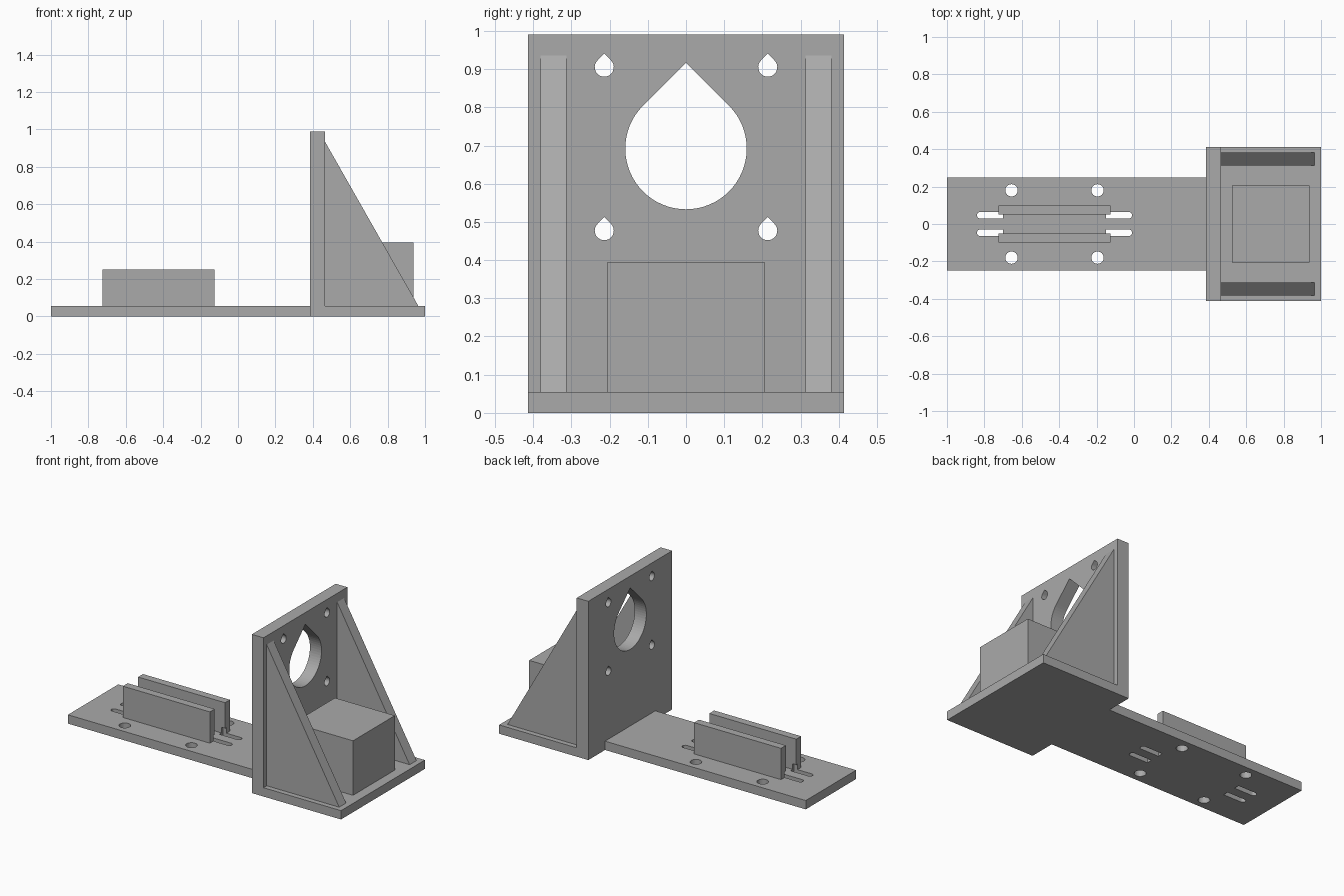
import bpy
import bmesh
from math import cos, sin, pi, radians

if "Cube" in bpy.data.objects:
    bpy.data.objects.remove(bpy.data.objects["Cube"], do_unlink=True)

grey = bpy.data.materials.new("plain grey")
grey.use_nodes = True
grey.diffuse_color = (0.4, 0.4, 0.4, 1)
grey.node_tree.nodes["Principled BSDF"].inputs["Base Color"].default_value = (0.4, 0.4, 0.4, 1)


def prism(name, profile, axis, lo, hi):
    """Extrude a 2D outline along an axis: x uses (y, z), y uses (x, z), z uses (x, y)."""
    place = {"x": lambda a, b: (lo, a, b),
             "y": lambda a, b: (a, lo, b),
             "z": lambda a, b: (a, b, lo)}[axis]
    bm = bmesh.new()
    face = bm.faces.new([bm.verts.new(place(a, b)) for a, b in profile])
    out = bmesh.ops.extrude_face_region(bm, geom=[face])
    shift = [hi - lo if axis == k else 0 for k in "xyz"]
    bmesh.ops.translate(bm, vec=shift,
                        verts=[v for v in out["geom"] if isinstance(v, bmesh.types.BMVert)])
    bmesh.ops.recalc_face_normals(bm, faces=bm.faces)
    mesh = bpy.data.meshes.new(name)
    bm.to_mesh(mesh)
    bm.free()
    mesh.materials.append(grey)
    obj = bpy.data.objects.new(name, mesh)
    bpy.context.collection.objects.link(obj)
    return obj


def rect(a0, a1, b0, b1):
    return [(a0, b0), (a1, b0), (a1, b1), (a0, b1)]


def arc(cx, cy, r, start, end, steps):
    angles = [radians(start + (end - start) * i / steps) for i in range(steps + 1)]
    return [(cx + r * cos(t), cy + r * sin(t)) for t in angles]


def teardrop(cx, cy, r, steps):
    return arc(cx, cy, r, 135, 405, steps) + [(cx, cy + r * 2 ** 0.5)]


def cut(target, cutters):
    for c in cutters:
        mod = target.modifiers.new("cut", "BOOLEAN")
        mod.operation = "DIFFERENCE"
        mod.solver = "EXACT"
        mod.object = c
        c.hide_render = True
        c.hide_viewport = True
        c.display_type = "WIRE"


THICK = 0.055
WALL0, WALL1 = 0.385, 0.465
HALF = 0.413

# Base plates
arm = prism("arm_plate", rect(-1, WALL0, -0.248, 0.248), "z", 0, THICK)
prism("foot_plate", rect(WALL1, 1, -HALF, HALF), "z", 0, THICK)

# Upright wall with teardrop openings
wall = prism("upright_wall", rect(-HALF, HALF, 0, 0.99), "x", WALL0, WALL1)
holes = [prism("bore_cutter", teardrop(0, 0.692, 0.159, 48), "x", 0.3, 0.5)]
for y in (-0.214, 0.214):
    for z in (0.477, 0.905):
        holes.append(prism("bolt_cutter", teardrop(y, z, 0.025, 20), "x", 0.3, 0.5))
cut(wall, holes)

# Screw holes in the arm
screws = [prism("screw_cutter", arc(x, y, 0.033, 0, 345, 23), "z", -0.1, 0.1)
          for x in (-0.655, -0.195) for y in (-0.18, 0.18)]
cut(arm, screws)

# Mirrored gussets, rails and strap slots
for s, side in ((-1, "right"), (1, "left")):
    prism(side + "_gusset", [(WALL1, THICK), (0.965, THICK), (WALL1, 0.935)],
          "y", s * 0.313, s * 0.381)
    rail = prism(side + "_rail", rect(-0.725, -0.125, s * 0.051, s * 0.099), "z", THICK, 0.25)
    y, r = s * 0.047, 0.017
    outer = arc(-0.84 + r, y, r, 90, 270, 10) + [(-0.7, y - r), (-0.7, y + r)]
    inner = arc(-0.01 - r, y, r, -90, 90, 10) + [(-0.15, y + r), (-0.15, y - r)]
    slots = [prism("slot_cutter", p, "z", -0.1, 0.09) for p in (outer, inner)]
    cut(arm, slots)
    cut(rail, slots)

# Block on the foot
prism("foot_block", rect(0.525, 0.938, -0.206, 0.206), "z", THICK, 0.395)

# Keep hole walls smooth and edges crisp
for obj in (arm, wall):
    for poly in obj.data.polygons:
        poly.use_smooth = False
